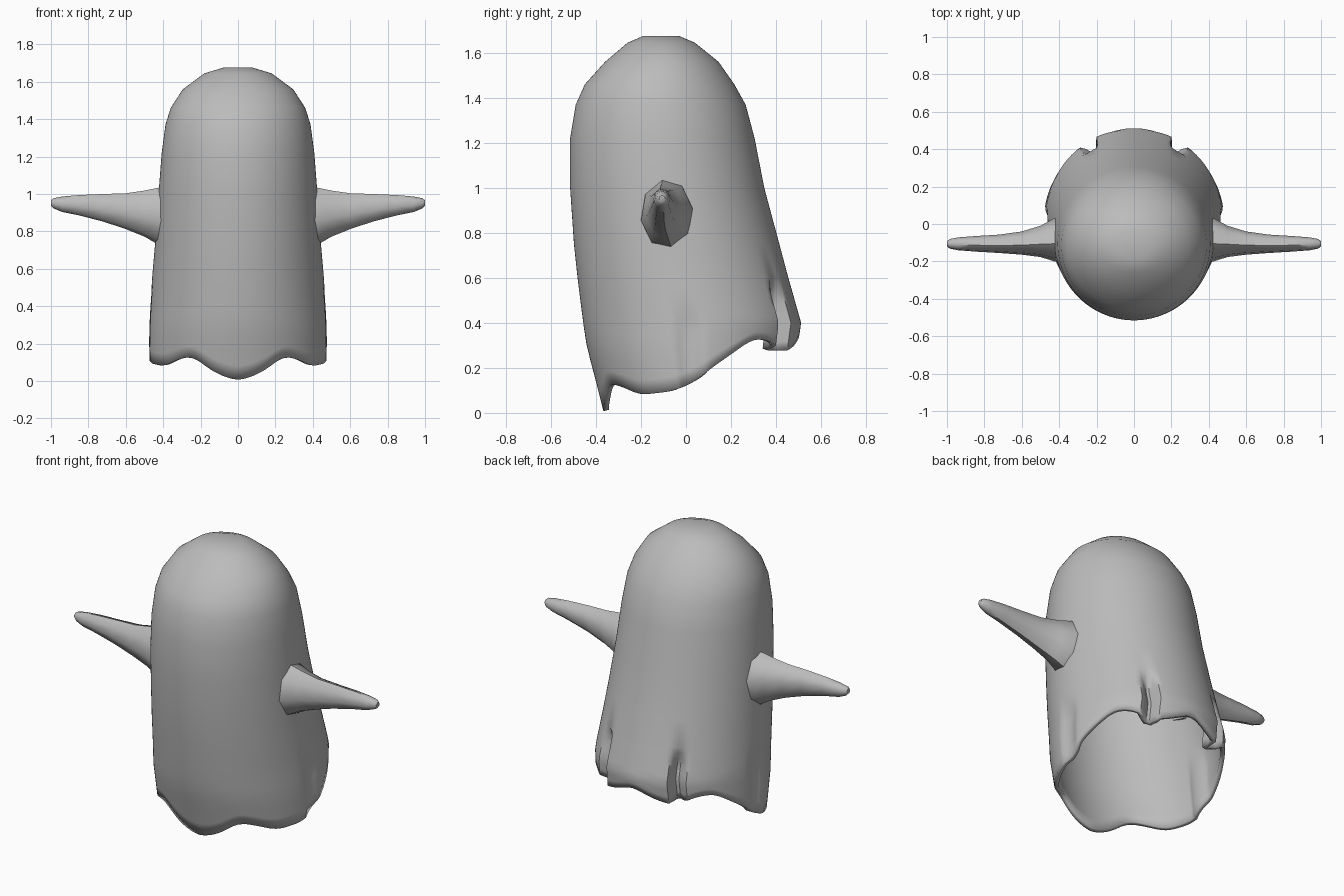
import bpy, bmesh, math

if "Cube" in bpy.data.objects:
    bpy.data.objects.remove(bpy.data.objects["Cube"])

grey = bpy.data.materials.new("sheet_grey")
grey.diffuse_color = (0.5, 0.5, 0.5, 1)
grey.use_nodes = True
grey.node_tree.nodes["Principled BSDF"].inputs["Base Color"].default_value = grey.diffuse_color

# height, front y, back y, half width of the draped sheet
RINGS = [(1.675, -.19, -.03, .08), (1.645, -.26, .04, .18), (1.56, -.36, .145, .295),
         (1.46, -.45, .215, .36), (1.37, -.49, .265, .388), (1.22, -.515, .305, .408),
         (1.0, -.515, .348, .425), (.75, -.498, .415, .442), (.6, -.482, .455, .455),
         (.4, -.457, .512, .472), (.29, -.44, .495, .478), (.12, -.395, .48, .48), (0, -.365, .48, .48)]
# degrees from the front, hem height
HEM = [(0, 0), (14, .04), (30, .13), (40, .12), (55, .08), (75, .095), (88, .13), (100, .2),
       (125, .33), (138, .32), (150, .27), (162, .29), (180, .345)]
# folds: degrees from the front, half width, depth, top height
FOLDS = [(149, 5, .075, .6), (88, 8, .02, .5)]


def table(rows, v):
    """Linear lookup in rows sorted by rising first value."""
    for a, b in zip(rows, rows[1:]):
        if v <= b[0]:
            f = max(0, (v - a[0]) / (b[0] - a[0]))
            return [p + (q - p) * f for p, q in zip(a[1:], b[1:])]
    return list(rows[-1][1:])


def hem(deg):
    return sum(table(HEM, abs(abs(deg + d) - 360 if abs(deg + d) > 180 else deg + d))[0]
               for d in (-4, 0, 4)) / 3


def sheet_point(deg, z):
    front, back, half = table(RINGS[::-1], z)
    t, mid, ry = math.radians(deg), (front + back) / 2, (back - front) / 2
    k = 1.0
    for at, width, depth, top in FOLDS:
        side = max(0, 1 - (abs(abs(deg) - at) / width) ** 2)
        k -= depth / .48 * side * min(1, max(0, (top - z) / .12))
    return (half * k * math.sin(t), mid - ry * k * math.cos(t), z)


def loft(name, rings, cap_end):
    bm = bmesh.new()
    loops = [[bm.verts.new(p) for p in ring] for ring in rings]
    n = len(loops[0])
    for a, b in zip(loops, loops[1:]):
        for i in range(n):
            j = (i + 1) % n
            bm.faces.new((a[i], a[j], b[j], b[i]))
    bm.faces.new(loops[0])
    if cap_end:
        bm.faces.new(loops[-1])
    bmesh.ops.recalc_face_normals(bm, faces=bm.faces)
    me = bpy.data.meshes.new(name)
    bm.to_mesh(me)
    bm.free()
    me.materials.append(grey)
    ob = bpy.data.objects.new(name, me)
    bpy.context.collection.objects.link(ob)
    bpy.context.view_layer.objects.active = ob
    ob.select_set(True)
    bpy.ops.object.shade_smooth_by_angle(angle=math.radians(50))
    ob.select_set(False)
    return ob


# Draped body: level rings above, then rings easing down to the wavy hem
degs = [i * 2.5 - 180 for i in range(144)]
rings = [[sheet_point(d, row[0]) for d in degs] for row in RINGS if row[0] >= .6]
for s in range(1, 9):
    rings.append([sheet_point(d, .6 + (hem(d) - .6) * s / 8) for d in degs])
body = loft("body", rings, False)
shell = body.modifiers.new("cloth_thickness", 'SOLIDIFY')
shell.thickness = .025
shell.offset = -1

# Tapered eight-sided arms: x, centre y, centre z, half depth, half height
ARM = [(.40, -.085, .882, .118, .158), (.43, -.085, .882, .116, .153), (.5, -.093, .895, .085, .125),
       (.6, -.102, .908, .063, .097), (.72, -.106, .926, .05, .075), (.85, -.106, .94, .042, .055),
       (.94, -.106, .945, .035, .042), (.985, -.106, .95, .026, .028), (1.0, -.106, .952, .014, .015)]
for name, side in (("right_arm", 1), ("left_arm", -1)):
    loft(name, [[(side * x, y + ry * math.cos(math.radians(45 * i + 10)),
                  z + rz * math.sin(math.radians(45 * i + 10))) for i in range(8)]
                for x, y, z, ry, rz in ARM], True)
